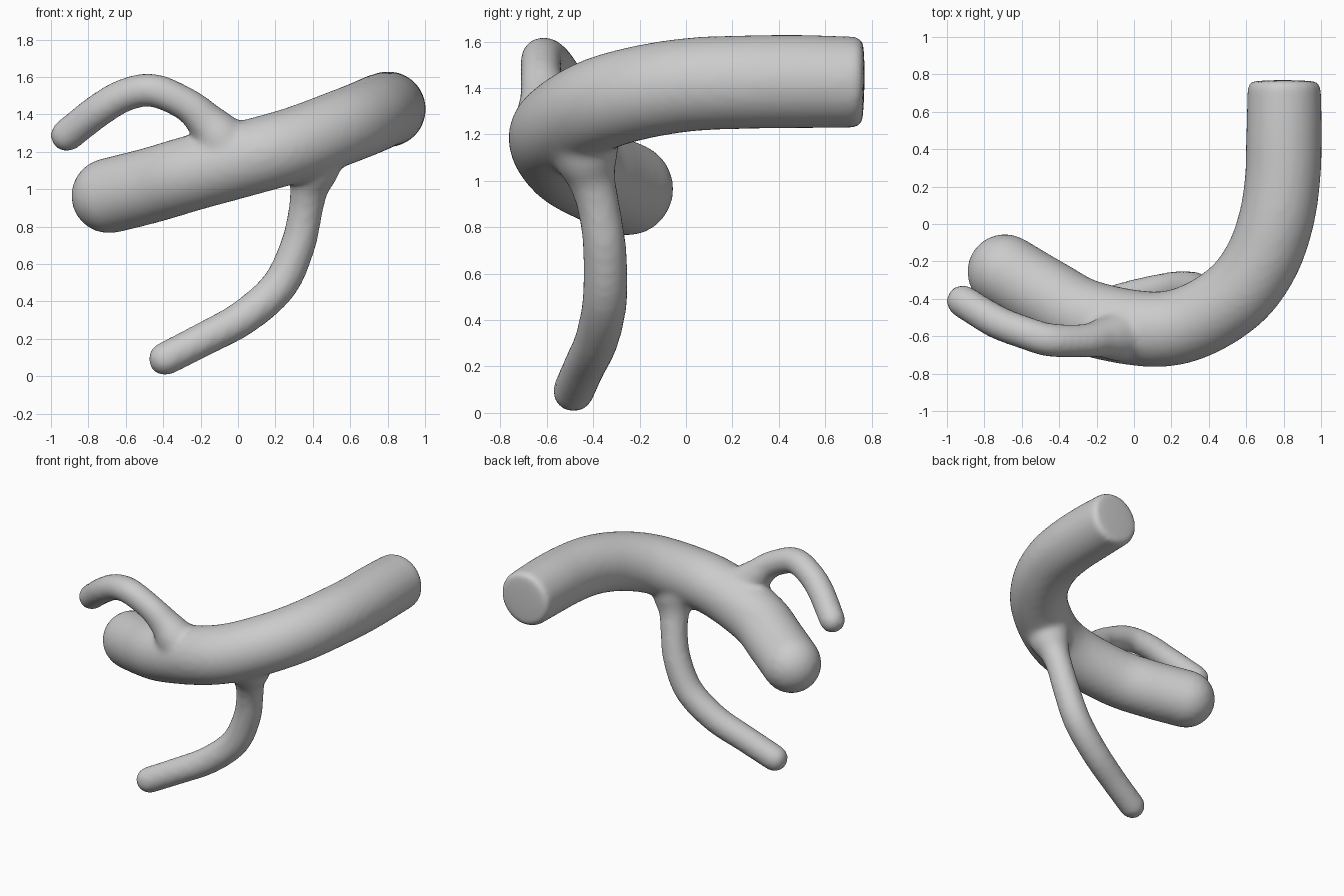
import bpy, bmesh, math
from mathutils import Vector

if "Cube" in bpy.data.objects:
    bpy.data.objects.remove(bpy.data.objects["Cube"])

SIDES = 32
ROUND = [(math.sin(a), math.cos(a)) for a in [math.radians(d) for d in range(12, 90, 13)]] + [(1, 0.04)]
FLAT = [(0.06, 0.995), (0.12, 0.97), (0.165, 0.92), (0.19, 0.84), (0.215, 0.5), (0.225, 0.05)]


def spline(points, steps=8):
    """Smooth Catmull-Rom samples of (x, y, z, radius) points."""
    p = [Vector(q) for q in points]
    p = [p[0] * 2 - p[1]] + p + [p[-1] * 2 - p[-2]]
    out = []
    for i in range(1, len(p) - 2):
        a, b, c, d = p[i - 1:i + 3]
        for s in range(steps):
            t = s / steps
            out.append(0.5 * (b * 2 + (c - a) * t + (a * 2 - b * 5 + c * 4 - d) * t ** 2
                              + (b * 3 - a - c * 3 + d) * t ** 3))
    return out + [p[-2]]


def tube(name, points, start_cap, end_cap):
    """Closed tube along a path, with a profile for each end cap."""
    s = spline(points)
    pos = [v.to_3d() for v in s]
    rad = [v[3] for v in s]
    n = len(s)
    tan = [(pos[min(i + 1, n - 1)] - pos[max(i - 1, 0)]).normalized() for i in range(n)]
    rings = [(pos[0] - tan[0] * o * rad[0], tan[0], rad[0] * k) for o, k in reversed(start_cap)]
    rings += list(zip(pos, tan, rad))
    rings += [(pos[-1] + tan[-1] * o * rad[-1], tan[-1], rad[-1] * k) for o, k in end_cap]
    bm = bmesh.new()
    normal = tan[0].orthogonal()
    loops = []
    for c, t, r in rings:
        normal = (normal - t * normal.dot(t)).normalized()
        side = t.cross(normal)
        angles = [2 * math.pi * j / SIDES for j in range(SIDES)]
        loops.append([bm.verts.new(c + (normal * math.cos(a) + side * math.sin(a)) * r) for a in angles])
    for a, b in zip(loops, loops[1:]):
        for j in range(SIDES):
            k = (j + 1) % SIDES
            bm.faces.new((a[j], a[k], b[k], b[j]))
    bm.faces.new(loops[0][::-1])
    bm.faces.new(loops[-1])
    bmesh.ops.recalc_face_normals(bm, faces=bm.faces)
    mesh = bpy.data.meshes.new(name)
    bm.to_mesh(mesh)
    bm.free()
    obj = bpy.data.objects.new(name, mesh)
    bpy.context.collection.objects.link(obj)
    return obj


# thick curved main limb: round left end, flat back end
R = 0.202
main = tube("branching_tube", [
    (-0.69, -0.255, 0.965, R), (-0.47, -0.385, 1.02, R), (-0.25, -0.50, 1.085, R),
    (0.08, -0.562, 1.175, R), (0.31, -0.525, 1.24, R), (0.54, -0.385, 1.325, R),
    (0.68, -0.20, 1.38, R), (0.76, 0.02, 1.415, R), (0.795, 0.25, 1.425, R),
    (0.802, 0.48, 1.428, R), (0.803, 0.725, 1.425, 0.197)], ROUND, FLAT)

# thin lower branch, flared where it leaves the main limb
lower = tube("lower_branch", [
    (0.42, -0.46, 1.25, 0.17), (0.40, -0.43, 1.10, 0.14), (0.38, -0.405, 1.00, 0.103),
    (0.36, -0.375, 0.88, 0.092), (0.32, -0.35, 0.70, 0.094), (0.22, -0.35, 0.485, 0.097),
    (0.03, -0.385, 0.315, 0.095), (-0.19, -0.44, 0.195, 0.091), (-0.39, -0.485, 0.093, 0.09)],
    ROUND, ROUND)

# thin upper branch arching over the left end
upper = tube("upper_branch", [
    (-0.05, -0.58, 1.20, 0.15), (-0.10, -0.60, 1.28, 0.135), (-0.17, -0.61, 1.36, 0.107),
    (-0.27, -0.625, 1.45, 0.09), (-0.45, -0.62, 1.528, 0.09), (-0.60, -0.575, 1.505, 0.089),
    (-0.74, -0.52, 1.425, 0.09), (-0.915, -0.413, 1.288, 0.088)], ROUND, ROUND)

# fuse everything into one skin and soften the joints
for branch in (lower, upper):
    m = main.modifiers.new("union_" + branch.name, 'BOOLEAN')
    m.operation = 'UNION'
    m.solver = 'EXACT'
    m.object = branch
remesh = main.modifiers.new("remesh", 'REMESH')
remesh.mode = 'VOXEL'
remesh.voxel_size = 0.02
soft = main.modifiers.new("soften", 'SMOOTH')
soft.factor = 0.5
soft.iterations = 9
bpy.context.view_layer.objects.active = main
main.select_set(True)
for m in list(main.modifiers):
    bpy.ops.object.modifier_apply(modifier=m.name)
for branch in (lower, upper):
    bpy.data.objects.remove(branch)
bpy.ops.object.shade_smooth()
